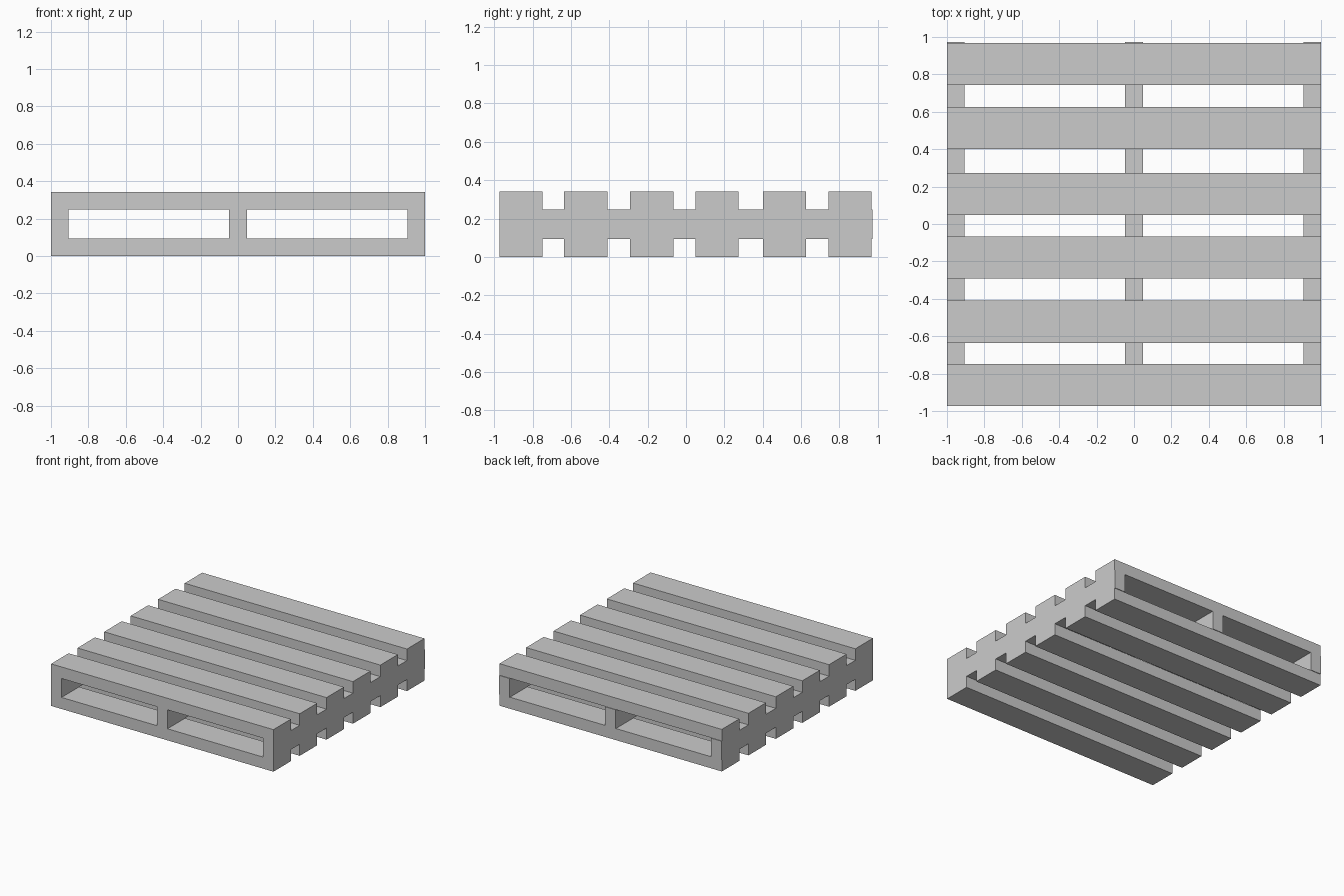
import bpy
import bmesh

if "Cube" in bpy.data.objects:
    bpy.data.objects.remove(bpy.data.objects["Cube"])

SLAT_T, STRINGER_H, HALF_Y = 0.094, 0.154, 0.973
SLAT_W, STRINGER_W = 0.225, 0.094


def board(name, lo, hi):
    """Add a box spanning two opposite corners."""
    bm = bmesh.new()
    bmesh.ops.create_cube(bm, size=1)
    for v in bm.verts:
        v.co = [(hi[i] - lo[i]) * v.co[i] for i in range(3)]
    mesh = bpy.data.meshes.new(name)
    bm.to_mesh(mesh)
    bm.free()
    obj = bpy.data.objects.new(name, mesh)
    obj.location = [(lo[i] + hi[i]) / 2 for i in range(3)]
    bpy.context.collection.objects.link(obj)
    return obj


# Three stringers running front to back
z0, z1 = SLAT_T, SLAT_T + STRINGER_H
for side, x in (("left", -1), ("middle", -STRINGER_W / 2), ("right", 1 - STRINGER_W)):
    board(f"{side}_stringer", (x, -HALF_Y, z0), (x + STRINGER_W, HALF_Y, z1))

# Six slats on the top and six matching ones below; the rear pair is slightly inset
slat_fronts = (-HALF_Y, -0.635, -0.291, 0.049, 0.401, 0.743)
for layer, z in (("bottom", 0), ("top", z1)):
    for i, y in enumerate(slat_fronts, 1):
        board(f"{layer}_slat_{i}", (-1, y, z), (1, y + SLAT_W, z + SLAT_T))
